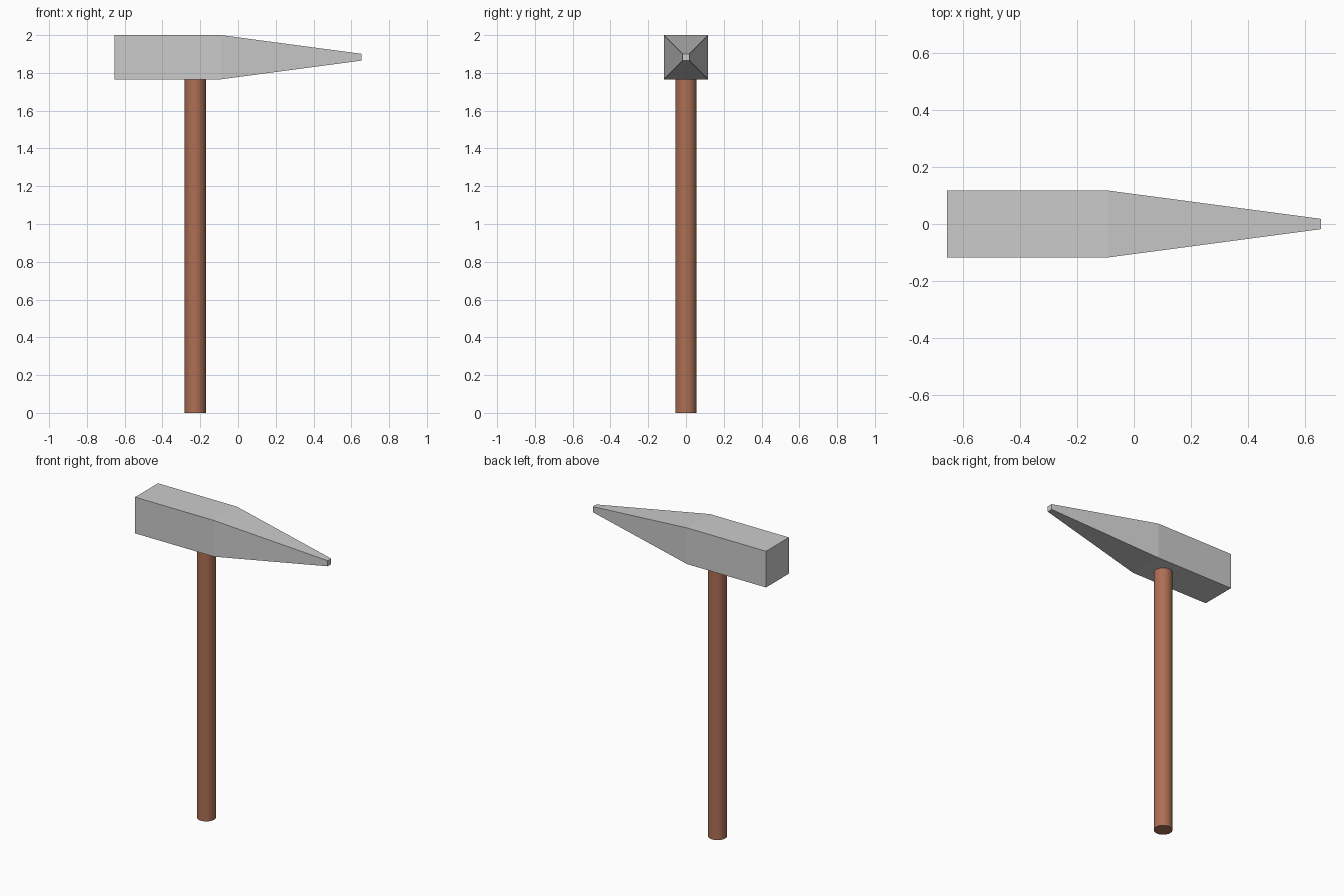
import bpy, bmesh, math

if "Cube" in bpy.data.objects:
    bpy.data.objects.remove(bpy.data.objects["Cube"])


def finish(name, bm, color=None):
    bmesh.ops.recalc_face_normals(bm, faces=bm.faces)
    mesh = bpy.data.meshes.new(name)
    bm.to_mesh(mesh)
    bm.free()
    obj = bpy.data.objects.new(name, mesh)
    bpy.context.collection.objects.link(obj)
    if color:
        mat = bpy.data.materials.new(name + "_material")
        mat.diffuse_color = color
        mat.use_nodes = True
        mat.node_tree.nodes["Principled BSDF"].inputs["Base Color"].default_value = mat.diffuse_color
        mesh.materials.append(mat)
    return obj


# Hammer head: square sections (x, half size) lofted into a block and taper
HEAD_Z = 1.883
bm = bmesh.new()
rings = []
for x, h in [(-0.654, 0.117), (-0.09, 0.117), (0.654, 0.018)]:
    rings.append([bm.verts.new((x, sy * h, HEAD_Z + sz * h))
                  for sy, sz in [(-1, -1), (1, -1), (1, 1), (-1, 1)]])
for a, b in zip(rings, rings[1:]):
    for i in range(4):
        j = (i + 1) % 4
        bm.faces.new((a[i], a[j], b[j], b[i]))
bm.faces.new(rings[0])
bm.faces.new(rings[-1])
finish("hammer_head", bm)

# Round wooden handle, reaching the underside of the head
HANDLE_TOP = 1.768
bm = bmesh.new()
bmesh.ops.create_cone(bm, cap_ends=True, segments=32, radius1=0.056,
                      radius2=0.056, depth=HANDLE_TOP)
bmesh.ops.translate(bm, verts=bm.verts, vec=(-0.226, 0, HANDLE_TOP / 2))
handle = finish("handle", bm, (0.42, 0.16, 0.09, 1))
bpy.context.view_layer.objects.active = handle
handle.select_set(True)
bpy.ops.object.shade_smooth_by_angle(angle=math.radians(30))
